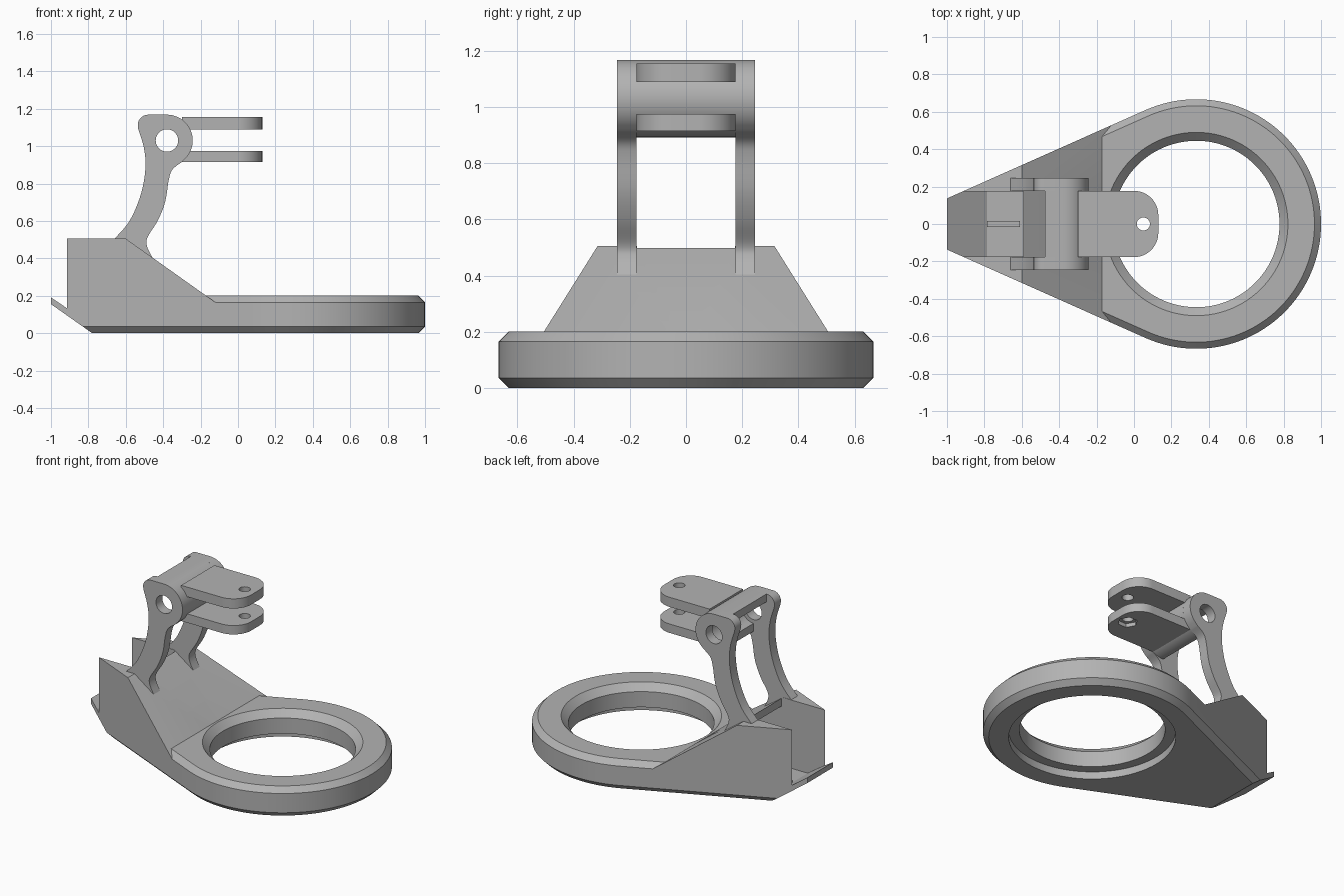
import bpy, bmesh, math
from mathutils import Vector

cube = bpy.data.objects.get("Cube")
if cube:
    bpy.data.objects.remove(cube)

grey = bpy.data.materials.new("matte_grey")
grey.use_nodes = True
grey.diffuse_color = (0.45, 0.45, 0.45, 1)
grey.node_tree.nodes["Principled BSDF"].inputs["Base Color"].default_value = (0.45, 0.45, 0.45, 1)

RING_X, RING_R = 0.333, 0.667      # ring centre and outer radius
TAPER = math.atan(0.445)           # half angle of the tapering sides


def loft(name, rings):
    """Closed solid through rings of equal point count."""
    bm = bmesh.new()
    loops = [[bm.verts.new(p) for p in ring] for ring in rings]
    n = len(loops[0])
    for a, b in zip(loops, loops[1:]):
        for i in range(n):
            bm.faces.new((a[i], a[(i + 1) % n], b[(i + 1) % n], b[i]))
    bm.faces.new(loops[0])
    bm.faces.new(loops[-1])
    bmesh.ops.recalc_face_normals(bm, faces=bm.faces)
    mesh = bpy.data.meshes.new(name)
    bm.to_mesh(mesh)
    bm.free()
    mesh.materials.append(grey)
    obj = bpy.data.objects.new(name, mesh)
    bpy.context.collection.objects.link(obj)
    return obj


def prism(name, profile, y0, y1):
    """Extrude an x-z profile along y."""
    return loft(name, [[(x, y, z) for x, z in profile] for y in (y0, y1)])


def lathe(name, x, y, steps, sides=96):
    """Round solid about z from (radius, height) steps."""
    ang = [2 * math.pi * i / sides for i in range(sides)]
    return loft(name, [[(x + r * math.cos(a), y + r * math.sin(a), z) for a in ang] for r, z in steps])


def arc(cx, cz, r, start, end, n=24):
    ts = [math.radians(start + (end - start) * i / n) for i in range(n + 1)]
    return [(cx + r * math.cos(t), cz + r * math.sin(t)) for t in ts]


def spline(pts, n=6):
    """Smooth curve through a few points."""
    p = [Vector(q) for q in [pts[0]] + pts + [pts[-1]]]
    out = []
    for a, b, c, d in zip(p, p[1:], p[2:], p[3:]):
        for i in range(n):
            t = i / n
            out.append(0.5 * (2 * b + (c - a) * t + (2 * a - 5 * b + 4 * c - d) * t * t
                              + (3 * b - a - 3 * c + d) * t ** 3))
    return [tuple(q) for q in out] + [pts[-1]]


def boolean(obj, cutter, op="DIFFERENCE"):
    mod = obj.modifiers.new(op.lower(), "BOOLEAN")
    mod.operation, mod.object, mod.solver = op, cutter, "EXACT"
    bpy.context.view_layer.objects.active = obj
    bpy.ops.object.modifier_apply(modifier=mod.name)


def discard(*cutters):
    for c in cutters:
        bpy.data.objects.remove(c)


def teardrop(inset, z, tail_x):
    """Plan outline: big arc joined to straight tapering sides."""
    r = RING_R - inset
    top = 90 + math.degrees(TAPER)
    pts = arc(RING_X, 0, r, -top, top, 80)
    tx, ty = pts[-1]
    end = ty - (tx - tail_x) * math.tan(TAPER)
    return [(x, y, z) for x, y in pts + [(tail_x, end), (tail_x, -end)]]


# Base body: teardrop plan trimmed to the side profile
base = loft("base_body", [teardrop(0.035, 0, -1.1), teardrop(0, 0.035, -1.1), teardrop(0, 0.6, -1.1)])
side = prism("side_cutter", [(-0.78, 0), (-0.7, -0.1), (1.2, -0.1), (1.2, 0.165), (-0.121, 0.165),
                             (-0.6, 0.505), (-1, 0.505), (-1, 0.155)], -1, 1)
boolean(base, side, "INTERSECT")

# Chamfered upper rim of the ring
rim = loft("ring_rim", [teardrop(0, 0.165, -0.14), teardrop(0.035, 0.2, -0.18)])

# Central opening with chamfered top and recessed underside
opening = lathe("opening_cutter", RING_X, 0, [(0.51, -0.1), (0.51, 0.05), (0.445, 0.05),
                                              (0.445, 0.155), (0.49, 0.2), (0.59, 0.28)])
for part in (base, rim):
    boolean(part, opening)

# Hollow channel open to the tail
channel = prism("channel_cutter", [(-1.1, 0.259), (-0.785, 0.045), (-0.3, 0.045), (-0.3, 0.24),
                                   (-0.59, 0.445), (-0.59, 0.7), (-1.1, 0.7)], -0.175, 0.175)
boolean(base, channel)
ridge = prism("channel_ridge", [(-0.785, 0.04), (-0.61, 0.04), (-0.61, 0.06), (-0.785, 0.06)], -0.015, 0.015)

# Curved arms, one each side
EYE = (-0.38, 1.03)
front_edge = spline([(-0.30, 0.915), (-0.35, 0.875), (-0.37, 0.82), (-0.39, 0.70), (-0.43, 0.60),
                     (-0.485, 0.51), (-0.485, 0.46), (-0.455, 0.40)])
back_edge = spline([(-0.66, 0.505), (-0.58, 0.60), (-0.52, 0.74), (-0.495, 0.88), (-0.503, 0.99), (-0.533, 1.09)])
arm_profile = (arc(*EYE, 0.138, 90, -50) + front_edge + [(-0.6, 0.40)] + back_edge
               + arc(-0.48, 1.112, 0.056, 180, 90, 10))
pin = prism("pin_cutter", arc(*EYE, 0.06, 0, 352.5, 47), -1, 1)
parts = [base, rim, ridge]
for name, s in (("left", 1), ("right", -1)):
    arm = prism(name + "_arm", arm_profile, s * 0.177, s * 0.245)
    boolean(arm, pin)
    parts.append(arm)

# Hub shell wrapping the front of the pivot between the arms
hub = prism("hub_shell", [(-0.475, 1.168)] + arc(*EYE, 0.138, 90, -90) + arc(*EYE, 0.085, -90, 90)
            + [(-0.475, 1.115)], -0.178, 0.178)
parts.append(hub)


# Two clamp plates with rounded ends
def plate(name, z0, z1):
    plan = [(-0.3, -0.177)] + arc(0, -0.047, 0.13, -90, 0, 16) + arc(0, 0.047, 0.13, 0, 90, 16) + [(-0.3, 0.177)]
    return loft(name, [[(x, y, z) for x, y in plan] for z in (z0, z1)])


bolt = lathe("bolt_cutter", 0.05, 0, [(0.035, 0.8), (0.035, 1.3)], 32)
nut = lathe("nut_cutter", 0.05, 0, [(0.062, 0.8), (0.062, 0.94)], 6)
upper = plate("upper_plate", 1.09, 1.155)
lower = plate("lower_plate", 0.915, 0.975)
for p in (upper, lower):
    boolean(p, bolt)
boolean(lower, nut)
parts += [upper, lower]

discard(side, opening, channel, pin, bolt, nut)

# Smooth curved faces, crisp edges
bpy.ops.object.select_all(action="DESELECT")
for p in parts:
    p.select_set(True)
bpy.context.view_layer.objects.active = base
bpy.ops.object.shade_smooth_by_angle(angle=math.radians(30))
